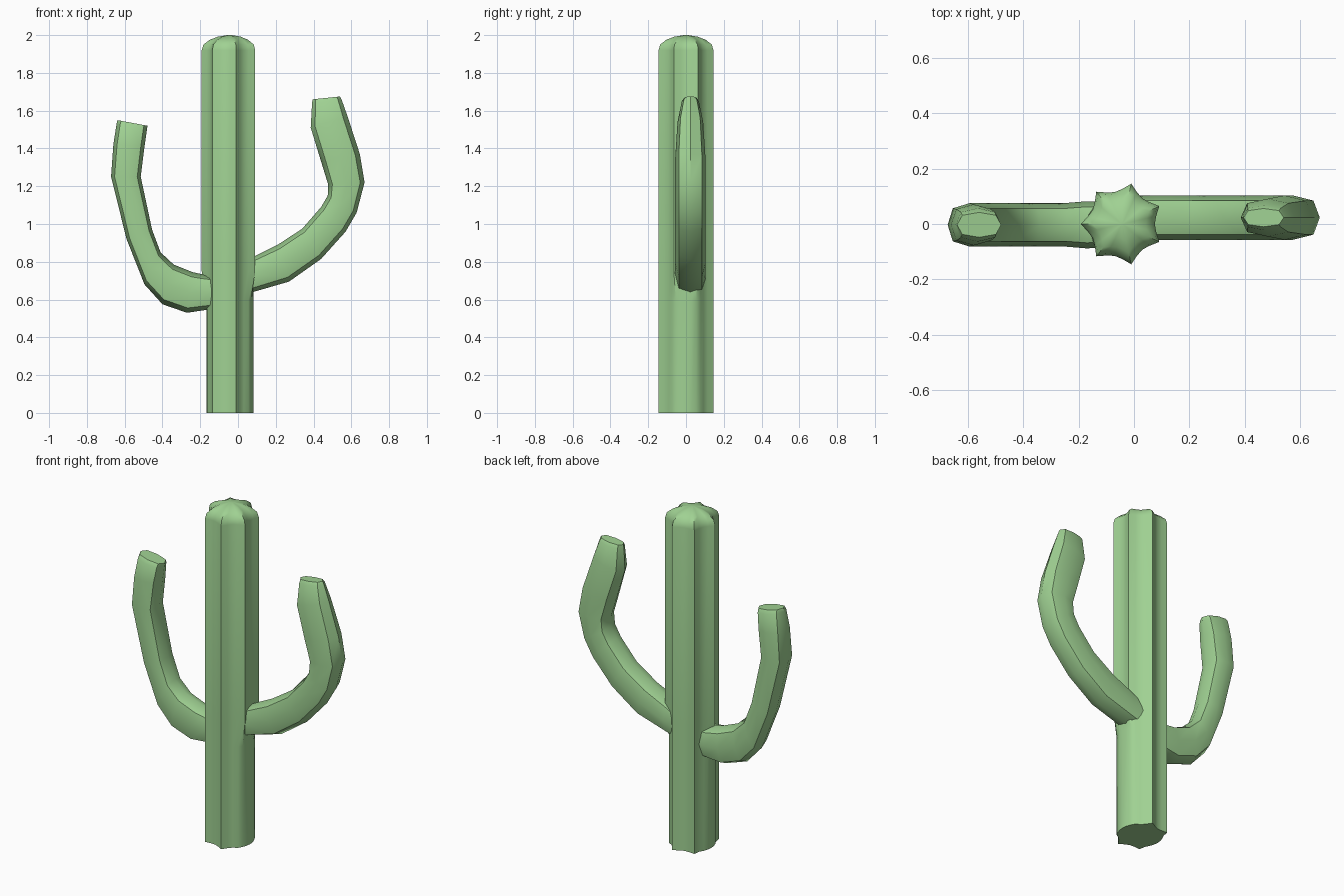
import bpy, math

if "Cube" in bpy.data.objects:
    bpy.data.objects.remove(bpy.data.objects["Cube"])

green = bpy.data.materials.new("cactus green")
green.diffuse_color = (0.35, 0.64, 0.29, 1)
green.use_nodes = True
green.node_tree.nodes["Principled BSDF"].inputs["Base Color"].default_value = green.diffuse_color


def loft(name, rings):
    """Skin a stack of equal rings, closing both ends."""
    n = len(rings[0])
    verts = [p for ring in rings for p in ring]
    faces = [(r * n + i, r * n + (i + 1) % n, (r + 1) * n + (i + 1) % n, (r + 1) * n + i)
             for r in range(len(rings) - 1) for i in range(n)]
    faces.append(tuple(range(n))[::-1])
    last = (len(rings) - 1) * n
    top = tuple(sum(p[k] for p in rings[-1]) / n for k in range(3))
    verts.append(top)
    faces += [(last + i, last + (i + 1) % n, len(verts) - 1) for i in range(n)]
    mesh = bpy.data.meshes.new(name)
    mesh.from_pydata(verts, [], faces)
    mesh.materials.append(green)
    ob = bpy.data.objects.new(name, mesh)
    bpy.context.collection.objects.link(ob)
    bpy.ops.object.select_all(action='DESELECT')
    ob.select_set(True)
    bpy.context.view_layer.objects.active = ob
    bpy.ops.object.mode_set(mode='EDIT')
    bpy.ops.mesh.select_all(action='SELECT')
    bpy.ops.mesh.normals_make_consistent(inside=False)
    bpy.ops.object.mode_set(mode='OBJECT')
    bpy.ops.object.shade_smooth_by_angle(angle=math.radians(42))
    return ob


# Trunk: seven ridges, worn flatter on the left and right below the arms
def trunk_ring(z, scale, worn=False):
    ring = []
    for i in range(28):
        a = math.pi + i * math.tau / 28
        phase = i % 4
        r = (0.149, 0.126, 0.118, 0.126)[phase]
        if worn and abs(math.cos(a)) > 0.8:
            r = 0.124
        ring.append((-0.043 + r * scale * math.cos(a), r * scale * math.sin(a), z))
    return ring


loft("trunk", [trunk_ring(0, 1, True), trunk_ring(0.6, 1, True), trunk_ring(0.75, 1),
               trunk_ring(1.92, 1), trunk_ring(1.95, 0.94), trunk_ring(1.975, 0.72),
               trunk_ring(1.992, 0.42), trunk_ring(2.0, 0.08)])


# Arms: each station is outer x, outer z, inner x, inner z, half depth
def arm(name, y0, stations):
    rings = []
    for ox, oz, ix, iz, d in stations:
        cx, cz, hx, hz = (ox + ix) / 2, (oz + iz) / 2, (ox - ix) / 2, (oz - iz) / 2
        ring = []
        for i in range(8):
            a = i * math.tau / 8
            k = 1.08 if i % 2 else 1
            c, s = math.cos(a) * k, math.sin(a) * k
            ring.append((cx + hx * c, y0 + d * s, cz + hz * c))
        rings.append(ring)
    loft(name, rings)


arm("left_arm", -0.003, [
    (-0.08, 0.56, -0.08, 0.72, 0.08), (-0.17, 0.545, -0.17, 0.73, 0.085),
    (-0.27, 0.53, -0.24, 0.745, 0.078), (-0.40, 0.575, -0.34, 0.785, 0.078),
    (-0.495, 0.68, -0.41, 0.85, 0.078), (-0.59, 0.92, -0.455, 0.97, 0.078),
    (-0.672, 1.25, -0.515, 1.25, 0.078), (-0.66, 1.42, -0.495, 1.41, 0.074),
    (-0.643, 1.53, -0.482, 1.50, 0.06), (-0.638, 1.55, -0.479, 1.52, 0.045)])

arm("right_arm", 0.023, [
    (0.0, 0.62, 0.0, 0.78, 0.08), (0.08, 0.64, 0.08, 0.825, 0.08),
    (0.27, 0.695, 0.21, 0.89, 0.08), (0.44, 0.815, 0.34, 0.975, 0.08),
    (0.57, 0.96, 0.44, 1.09, 0.08), (0.628, 1.06, 0.475, 1.15, 0.08),
    (0.67, 1.22, 0.477, 1.21, 0.08), (0.645, 1.37, 0.44, 1.33, 0.08),
    (0.58, 1.57, 0.385, 1.51, 0.068), (0.548, 1.66, 0.392, 1.64, 0.045),
    (0.54, 1.675, 0.395, 1.66, 0.033)])
